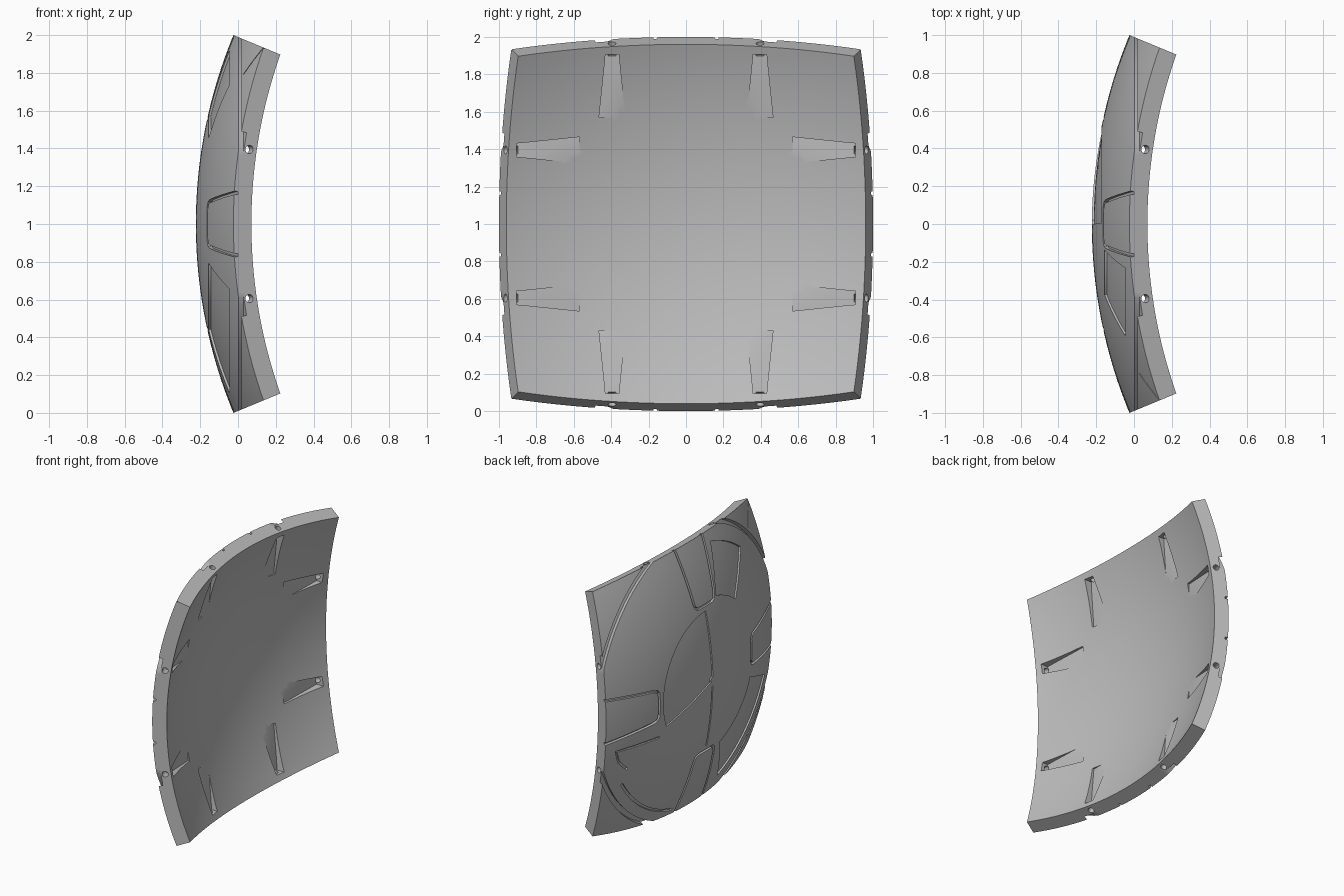
import bpy, bmesh, math
from mathutils import Vector, Matrix

if "Cube" in bpy.data.objects:
    bpy.data.objects.remove(bpy.data.objects["Cube"])

# Spherical shell: one 45 degree square patch, bulging towards -x
T = math.tan(math.radians(22.5))
R_OUT = 1 / math.sin(math.radians(22.5))
R_IN = R_OUT - 0.103
CENTRE = Vector((2.39, 0, 1))


def polar(r, deg):
    """Point (y, z) at an angle from up towards +y."""
    a = math.radians(deg)
    return Vector((r * math.sin(a), r * math.cos(a)))


def arc(r, a, b):
    n = max(3, int(abs(b - a) / 3))
    return [polar(r, a + (b - a) * i / n) for i in range(n + 1)]


def resample(path, step=0.06):
    out = [path[0]]
    for p, q in zip(path, path[1:]):
        n = max(1, math.ceil((q - p).length / step))
        out += [p.lerp(q, i / n) for i in range(1, n + 1)]
    return out


def add_strip(bm, path, width, depth, closed=False):
    """Closed cutter following a path over the outer sphere."""
    path = [Vector(p) for p in path]
    if not closed:
        path = resample(path)
    n = len(path)
    across = max(1, math.ceil(width / 0.06))
    rings = []
    for i, p in enumerate(path):
        before = path[(i - 1) % n] if closed else path[max(i - 1, 0)]
        after = path[(i + 1) % n] if closed else path[min(i + 1, n - 1)]
        d = (after - before).normalized()
        side = Vector((-d.y, d.x))
        low, high = [], []
        for j in range(across + 1):
            q = p + side * width * (j / across - 0.5)
            ray = Vector((-math.sqrt(R_OUT ** 2 - q.length_squared), q.x, q.y)) / R_OUT
            low.append(bm.verts.new(CENTRE + ray * (R_OUT - depth)))
            high.append(bm.verts.new(CENTRE + ray * (R_OUT + 0.04)))
        rings.append(low + high[::-1])
    m = len(rings[0])
    for i in range(n if closed else n - 1):
        a, b = rings[i], rings[(i + 1) % n]
        for j in range(m):
            k = (j + 1) % m
            bm.faces.new((a[j], a[k], b[k], b[j]))
    if not closed:
        bm.faces.new(rings[0])
        bm.faces.new(rings[-1][::-1])


def make_object(name, bm):
    bmesh.ops.recalc_face_normals(bm, faces=bm.faces)
    mesh = bpy.data.meshes.new(name)
    bm.to_mesh(mesh)
    bm.free()
    obj = bpy.data.objects.new(name, mesh)
    bpy.context.collection.objects.link(obj)
    return obj


def cut(target, name, bm):
    cutter = make_object(name, bm)
    cutter.hide_render = True
    mod = target.modifiers.new(name, "BOOLEAN")
    mod.operation = "DIFFERENCE"
    mod.solver = "EXACT"
    mod.object = cutter
    bpy.context.view_layer.objects.active = target
    bpy.ops.object.modifier_apply(modifier=name)
    bpy.data.objects.remove(cutter)


# Curved panel
bm = bmesh.new()
bmesh.ops.create_grid(bm, x_segments=56, y_segments=56, size=T)
for v in bm.verts:
    v.co = CENTRE + Vector((-1, v.co.x, v.co.y)).normalized() * R_OUT
inner = bmesh.ops.extrude_face_region(bm, geom=bm.faces[:], use_keep_orig=True)
for v in inner["geom"]:
    if isinstance(v, bmesh.types.BMVert):
        v.co = CENTRE + (v.co - CENTRE) * (R_IN / R_OUT)
panel = make_object("curved_panel", bm)

# Outer grooves: big ring and a trapezoid outline at each edge
bm = bmesh.new()
add_strip(bm, arc(1.08, 0, 360)[:-1], 0.035, 0.03, closed=True)
half = [Vector((0.17, 1.04)), Vector((0.12, 0.6)), Vector((0.11, 0.57)), Vector((0.085, 0.555))]
outline = half + [Vector((-p.x, p.y)) for p in reversed(half)]
for k in range(4):
    turn = Matrix.Rotation(math.pi / 2 * k, 2)
    add_strip(bm, [turn @ p for p in outline], 0.018, 0.02)

# Shallow recessed fields
add_strip(bm, arc(0.2675, 0, 112), 0.495, 0.01)
add_strip(bm, arc(0.77, -14, -39), 0.36, 0.012)
add_strip(bm, arc(0.77, -111, -161), 0.36, 0.012)

# Fine seams
add_strip(bm, [(0, -0.05), (0, -0.52)], 0.012, 0.01)
add_strip(bm, [(0.54, -0.25), (0.91, -0.25), (0.88, -0.34), (0.8, -0.42)], 0.014, 0.012)
add_strip(bm, arc(0.98, 123, 167), 0.018, 0.014)
add_strip(bm, [polar(1.12, -45), polar(1.36, -45)], 0.006, 0.008)
cut(panel, "outer_grooves", bm)

# Tapered bolt pockets on the inside, two per edge
pockets, holes = bmesh.new(), bmesh.new()
axis = Vector((T, 0, 1)).normalized()
for k in range(4):
    turn = Matrix.Translation((0, 0, 1)) @ Matrix.Rotation(math.pi / 2 * k, 4, "X")
    for s in (-0.395, 0.395):
        rings = []
        for z, w, floor in ((0.57, 0.07, -0.024), (0.84, 0.042, 0.02), (0.905, 0.036, 0.028)):
            corners = ((floor, -w), (floor, w), (0.3, w), (0.3, -w))
            rings.append([pockets.verts.new(turn @ Vector((x, s + y, z))) for x, y in corners])
        for a, b in zip(rings, rings[1:]):
            for j in range(4):
                i = (j + 1) % 4
                pockets.faces.new((a[j], a[i], b[i], b[j]))
        pockets.faces.new(rings[0])
        pockets.faces.new(rings[-1][::-1])
        # Bolt hole through the edge wall
        spin = Vector((0, 0, 1)).rotation_difference(axis).to_matrix().to_4x4()
        place = turn @ Matrix.Translation((0.06, s, T * 2.33)) @ spin
        bmesh.ops.create_cone(holes, cap_ends=True, segments=20, radius1=0.022,
                              radius2=0.022, depth=0.15, matrix=place)
cut(panel, "bolt_pockets", pockets)
cut(panel, "bolt_holes", holes)

# Single grey finish
mat = bpy.data.materials.new("plain_grey")
mat.use_nodes = True
grey = (0.5, 0.5, 0.5, 1)
mat.diffuse_color = grey
mat.node_tree.nodes["Principled BSDF"].inputs["Base Color"].default_value = grey
panel.data.materials.clear()
panel.data.materials.append(mat)
for poly in panel.data.polygons:
    poly.material_index = 0

bpy.ops.object.select_all(action="DESELECT")
panel.select_set(True)
bpy.context.view_layer.objects.active = panel
bpy.ops.object.shade_smooth_by_angle(angle=math.radians(25))
